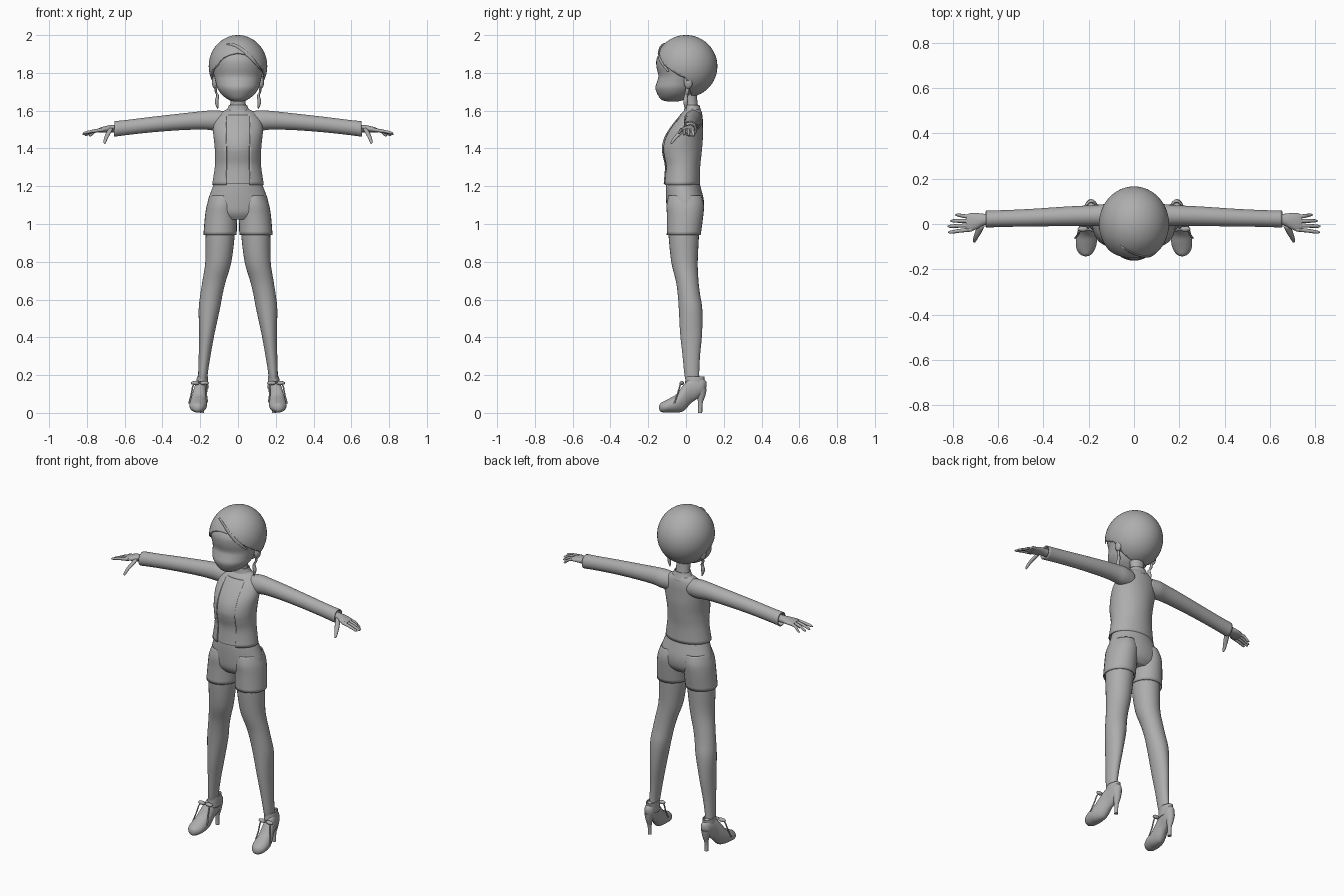
import bpy, bmesh, math
from mathutils import Vector

GREY = bpy.data.materials.new("soft_grey")
GREY.diffuse_color = (0.42, 0.42, 0.42, 1)


def finish(name, bm, mirror=False, thick=0, angle=50):
    """Turn a bmesh into a smooth shaded object."""
    bmesh.ops.recalc_face_normals(bm, faces=bm.faces[:])
    me = bpy.data.meshes.new(name)
    bm.to_mesh(me)
    bm.free()
    me.materials.append(GREY)
    ob = bpy.data.objects.new(name, me)
    bpy.context.collection.objects.link(ob)
    bpy.ops.object.select_all(action='DESELECT')
    ob.select_set(True)
    bpy.context.view_layer.objects.active = ob
    bpy.ops.object.shade_smooth_by_angle(angle=math.radians(angle))
    if thick:
        m = ob.modifiers.new("thickness", 'SOLIDIFY')
        m.thickness = thick
        m.offset = -1
    if mirror:
        m = ob.modifiers.new("mirror", 'MIRROR')
        m.use_mirror_merge = False
    return ob


def spline(rows, steps):
    """Catmull-Rom interpolation of rows of numbers."""
    out, n = [], len(rows)
    for i in range(n - 1):
        p = [rows[max(i - 1, 0)], rows[i], rows[i + 1], rows[min(i + 2, n - 1)]]
        for s in range(steps):
            t = s / steps
            out.append([0.5 * (2 * b + (c - a) * t + (2 * a - 5 * b + 4 * c - d) * t * t
                               + (3 * b - a - 3 * c + d) * t ** 3) for a, b, c, d in zip(*p)])
    return out + [list(rows[-1])]


def loft(rows, axis='z', n=28, steps=4, caps=True):
    """Skin ellipses (x, y, z, half_a, half_b) lying across the given axis."""
    bm = bmesh.new()
    rings = []
    for x, y, z, a, b in spline(rows, steps):
        ring = []
        for k in range(n):
            t = math.tau * k / n
            u, v = a * math.cos(t), b * math.sin(t)
            off = {'z': (u, v, 0), 'x': (0, u, v), 'y': (u, 0, v)}[axis]
            ring.append(bm.verts.new(Vector((x, y, z)) + Vector(off)))
        rings.append(ring)
    for r, s in zip(rings, rings[1:]):
        for k in range(n):
            bm.faces.new((r[k], r[(k + 1) % n], s[(k + 1) % n], s[k]))
    if caps:
        bm.faces.new(rings[0])
        bm.faces.new(rings[-1])
    return bm


def ellipsoid(center, radii, u=48, v=32):
    bm = bmesh.new()
    bmesh.ops.create_uvsphere(bm, u_segments=u, v_segments=v, radius=1)
    for w in bm.verts:
        w.co = Vector(center) + Vector(a * b for a, b in zip(w.co, radii))
    return bm


def cut(bm, co, no):
    bmesh.ops.bisect_plane(bm, geom=bm.verts[:] + bm.edges[:] + bm.faces[:],
                           plane_co=co, plane_no=no, dist=1e-5)


def drop(bm, rule):
    bad = [f for f in bm.faces if rule(f.calc_center_median())]
    bmesh.ops.delete(bm, geom=bad, context='FACES')


# Head: chin, full cheeks, shallow eye hollow, brow
finish("head", loft([
    (0, -.07, 1.648, .02, .025), (0, -.07, 1.658, .05, .06), (0, -.06, 1.685, .086, .09),
    (0, -.05, 1.72, .110, .112), (0, -.036, 1.755, .119, .117), (0, -.022, 1.785, .127, .124),
    (0, -.008, 1.83, .139, .148), (0, 0, 1.875, .142, .155), (0, 0, 1.92, .115, .125),
    (0, 0, 1.95, .06, .06)], n=40))

# Hair: rounded bob trimmed along a swept hairline
HC, HR = (0, 0, 1.835), (.155, .166, .165)
line = [(-.2, 1.97), (-.16, 1.92), (-.115, 1.84), (-.04, 1.787), (0, 1.77), (.035, 1.66)]
hair = ellipsoid(HC, HR)
for (y0, z0), (y1, z1) in zip(line, line[1:]):
    cut(hair, (0, y0, z0), (0, z1 - z0, y0 - y1))


def below_hairline(c):
    if c.y < line[0][0] or c.y > line[-1][0]:
        return False
    for (y0, z0), (y1, z1) in zip(line, line[1:]):
        if y0 <= c.y <= y1:
            return c.z < z0 + (z1 - z0) * (c.y - y0) / (y1 - y0)


drop(hair, below_hairline)
finish("hair", hair, thick=.012)

# Swept fringe lock lying on the hair
lock = []
for x, z, r in [(-.06, 1.953, .003), (-.02, 1.945, .011), (.03, 1.915, .014),
                (.08, 1.87, .013), (.125, 1.81, .004)]:
    y = -HR[1] * math.sqrt(max(0, 1 - (x / HR[0]) ** 2 - ((z - HC[2]) / HR[2]) ** 2))
    lock.append((x, y, z, .005, r))
finish("fringe_lock", loft(lock, 'x', 12))

# Ears and hanging side locks
finish("ear", ellipsoid((.122, .012, 1.752), (.016, .024, .036), 16, 12), True)
finish("side_lock", loft([
    (.118, .012, 1.74, .005, .010), (.117, .005, 1.70, .006, .010), (.108, 0, 1.68, .007, .010),
    (.113, -.002, 1.65, .010, .012), (.110, -.002, 1.625, .007, .008),
    (.107, 0, 1.608, .001, .001)], n=12), True)

# Neck and collar
finish("neck", loft([(0, .035, 1.58, .06, .045), (0, .03, 1.62, .042, .034),
                     (0, .02, 1.70, .042, .036)]))
finish("collar", loft([(0, .036, 1.585, .075, .05), (0, .034, 1.61, .056, .043),
                       (0, .032, 1.63, .048, .039)], caps=False), thick=.005)

# Torso: shirt inside an open jacket
torso = [(0, -.025, 1.208, .137, .100), (0, -.022, 1.30, .123, .097), (0, -.025, 1.36, .121, .106),
         (0, -.025, 1.40, .123, .110), (0, -.017, 1.45, .128, .106), (0, -.003, 1.50, .132, .092),
         (0, .016, 1.55, .122, .073), (0, .030, 1.585, .095, .055), (0, .036, 1.605, .06, .042)]
finish("shirt", loft([(x, y, z + .005, a - .007, b - .007) for x, y, z, a, b in torso], n=40))
jacket = loft(torso, n=48, caps=False)
for x in (-.062, .062):
    cut(jacket, (x, 0, 0), (1, 0, 0))
cut(jacket, (0, 0, 1.40), (0, 0, 1))
drop(jacket, lambda c: abs(c.x) < .062 and c.y < 0 and c.z < 1.58)
finish("jacket", jacket, thick=.006)

# Sleeves with an open cuff
finish("sleeve", loft([
    (.06, .035, 1.545, .045, .050), (.12, .038, 1.548, .050, .054), (.18, .037, 1.549, .046, .049),
    (.30, .034, 1.541, .043, .044), (.45, .028, 1.527, .039, .041), (.58, .024, 1.512, .037, .040),
    (.655, .022, 1.503, .038, .041)], 'x', caps=False), True, .006)

# Hands
finish("palm", loft([
    (.60, .022, 1.507, .024, .022), (.66, .020, 1.505, .025, .020), (.69, .014, 1.503, .034, .018),
    (.72, .008, 1.499, .040, .014), (.742, .005, 1.495, .036, .010)], 'x', 20), True)
for i, (y0, x1, y1, z1) in enumerate([(-.024, .822, -.036, 1.480), (-.006, .824, -.010, 1.474),
                                      (.013, .812, .014, 1.470), (.031, .790, .040, 1.468)]):
    xm, ym = (.72 + x1) / 2, (y0 + y1) / 2
    finish("finger_%d" % (i + 1), loft([
        (.715, y0, 1.499, .009, .010), (xm, ym, 1.491, .0085, .0085),
        (x1 - .012, y1, z1 + .003, .007, .007), (x1, y1, z1, .002, .002)], 'x', 10), True)
finish("thumb", loft([
    (.672, -.004, 1.507, .012, .016), (.688, -.035, 1.478, .013, .015),
    (.700, -.060, 1.452, .010, .011), (.705, -.074, 1.432, .007, .008),
    (.705, -.078, 1.424, .002, .002)], n=12), True)

# Shorts: hips plus two flared legs
finish("shorts_hips", loft([
    (0, -.018, 1.235, .118, .086), (0, -.014, 1.19, .136, .093), (0, -.005, 1.12, .160, .100),
    (0, -.005, 1.06, .160, .094), (0, -.008, 1.025, .11, .07)], n=40))
finish("shorts_leg", loft([
    (.080, -.005, 1.15, .066, .088), (.085, -.004, 1.10, .080, .099), (.090, -.005, 1.04, .085, .096),
    (.095, -.012, .943, .088, .090)], caps=False), True, .006)

# Legs
finish("leg", loft([
    (.093, -.010, 1.02, .070, .080), (.094, -.012, .95, .077, .081), (.104, -.008, .80, .069, .070),
    (.126, .006, .70, .062, .060), (.140, .015, .63, .059, .059), (.152, .024, .55, .056, .062),
    (.165, .027, .42, .041, .058), (.177, .028, .30, .031, .046), (.186, .031, .20, .025, .039),
    (.188, .040, .15, .024, .036)]), True)

# Ankle shoes: body, collar, heel and laces
finish("shoe", loft([
    (.213, -.143, .028, .004, .006), (.213, -.136, .029, .022, .021), (.213, -.115, .032, .039, .030),
    (.211, -.085, .040, .046, .038), (.209, -.050, .051, .045, .049), (.204, -.012, .080, .039, .070),
    (.197, .025, .118, .033, .068), (.191, .065, .136, .031, .058), (.189, .092, .143, .025, .040),
    (.188, .108, .150, .008, .014)], 'y'), True)
finish("shoe_collar", loft([
    (.190, .044, .13, .033, .050), (.189, .046, .17, .031, .050), (.188, .048, .192, .029, .050)],
    caps=False), True, .004)
finish("shoe_heel", loft([
    (.190, .080, .13, .026, .030), (.190, .080, .09, .019, .022), (.190, .076, .05, .011, .012),
    (.190, .075, 0, .011, .011)], n=16), True)
for name, pts in {
        "lace_outer": [(.20, -.025, .165), (.235, -.03, .15), (.247, -.045, .10), (.260, -.062, .05)],
        "lace_inner": [(.20, -.025, .165), (.172, -.03, .15), (.168, -.045, .10), (.162, -.062, .055)]}.items():
    finish(name, loft([p + (.004, .004) for p in pts], n=8), True)
for name, cx in (("bow_outer", .226), ("bow_inner", .178)):
    finish(name, ellipsoid((cx, -.022, .158), (.024, .012, .011), 12, 8), True)
